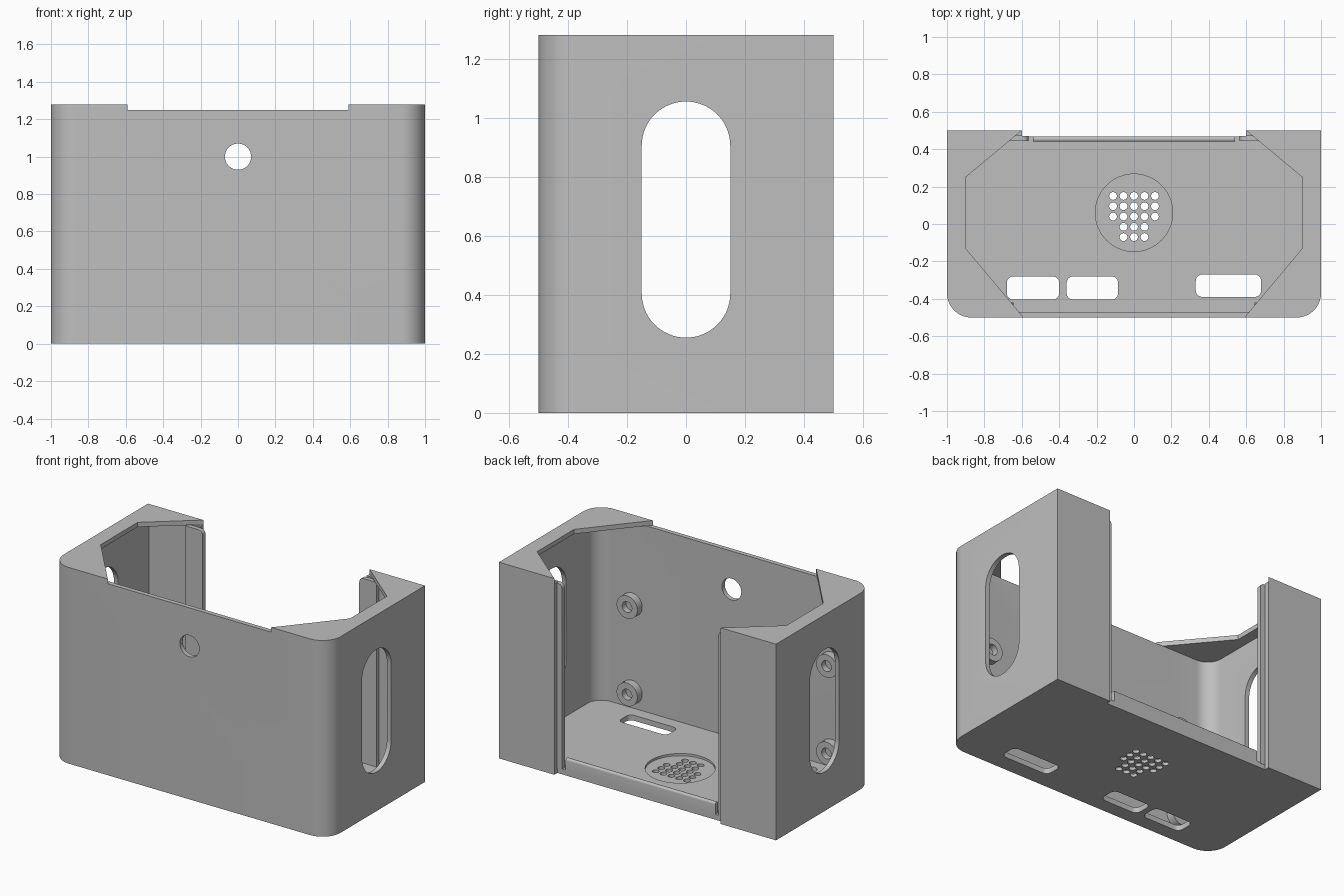
import bpy
import bmesh
from math import cos, sin, pi, radians

cube = bpy.data.objects.get("Cube")
if cube:
    bpy.data.objects.remove(cube, do_unlink=True)

GREY = (0.52, 0.52, 0.52, 1)
grey = bpy.data.materials.new("plain grey")
grey.use_nodes = True
grey.diffuse_color = GREY
grey.node_tree.nodes["Principled BSDF"].inputs["Base Color"].default_value = GREY

AXES = {
    "X": lambda a, b, h: (h, a, b),
    "Y": lambda a, b, h: (a, h, b),
    "Z": lambda a, b, h: (a, b, h),
}


def rounded(a0, a1, b0, b1, radii, steps=10):
    """Rectangle outline; radii start at low-low and run counter-clockwise."""
    corners = [(a0, b0, 1, 1), (a1, b0, -1, 1), (a1, b1, -1, -1), (a0, b1, 1, -1)]
    points = []
    for i, ((a, b, sa, sb), r) in enumerate(zip(corners, radii)):
        if r == 0:
            points.append((a, b))
            continue
        for k in range(steps + 1):
            t = pi + (i + k / steps) * pi / 2
            points.append((a + sa * r + r * cos(t), b + sb * r + r * sin(t)))
    return points


def circle(a, b, r, sides=32):
    return [(a + r * cos(2 * pi * k / sides), b + r * sin(2 * pi * k / sides))
            for k in range(sides)]


def prism(name, outline, low, high, axis="Z"):
    """Extrude a flat outline along an axis."""
    bm = bmesh.new()
    place = AXES[axis]
    bottom = [bm.verts.new(place(a, b, low)) for a, b in outline]
    top = [bm.verts.new(place(a, b, high)) for a, b in outline]
    bm.faces.new(bottom)
    bm.faces.new(top)
    n = len(outline)
    for i in range(n):
        j = (i + 1) % n
        bm.faces.new((bottom[i], bottom[j], top[j], top[i]))
    bmesh.ops.recalc_face_normals(bm, faces=bm.faces)
    mesh = bpy.data.meshes.new(name)
    bm.to_mesh(mesh)
    bm.free()
    mesh.materials.append(grey)
    obj = bpy.data.objects.new(name, mesh)
    bpy.context.collection.objects.link(obj)
    return obj


def activate(obj):
    bpy.ops.object.select_all(action="DESELECT")
    obj.select_set(True)
    bpy.context.view_layer.objects.active = obj


def cut(target, outline, low, high, axis="Z"):
    """Subtract a prism from the target."""
    cutter = prism("cutter", outline, low, high, axis)
    cutter.hide_render = True
    mod = target.modifiers.new("cut", "BOOLEAN")
    mod.operation = "DIFFERENCE"
    mod.solver = "EXACT"
    mod.object = cutter
    activate(target)
    bpy.ops.object.modifier_apply(modifier=mod.name)
    bpy.data.objects.remove(cutter, do_unlink=True)


def smooth(obj):
    activate(obj)
    bpy.ops.object.shade_smooth_by_angle(angle=radians(30))


HEIGHT, RIM, WALL, FLOOR = 1.28, 1.25, 0.03, 0.035

# Hollow case with rounded front corners
case = prism("case", rounded(-1, 1, -0.5, 0.5, (0.13, 0.13, 0, 0)), 0, HEIGHT)
cut(case, rounded(-1 + WALL, 1 - WALL, -0.5 + WALL, 0.5 - WALL, (0.1, 0.1, 0, 0)),
    FLOOR, RIM)

# Angled opening in the top rim, lowering the middle of the front wall
half = [(0.59, -0.6), (0.59, -0.5), (0.9, -0.13), (0.9, 0.25), (0.6, 0.5), (0.6, 0.6)]
cut(case, half + [(-x, y) for x, y in reversed(half)], RIM - 0.001, 1.4)

# Open back for a sliding panel
cut(case, rounded(-0.6, 0.6, 0.469, 0.6, (0,) * 4), -0.1, 1.4)

# Side slots and front hole
cut(case, rounded(-0.15, 0.15, 0.255, 1.055, (0.1499,) * 4, 16), -1.1, 1.1, "X")
cut(case, circle(0, 1.0, 0.07, 40), -0.6, -0.4, "Y")

# Rounded slots in the floor
for x0, x1, y0, y1 in ((-0.68, -0.4, -0.405, -0.28),
                       (-0.36, -0.085, -0.405, -0.28),
                       (0.33, 0.68, -0.39, -0.27)):
    cut(case, rounded(x0, x1, y0, y1, (0.035,) * 4, 6), -0.1, 0.1)

# Round speaker recess and its grille of holes
cut(case, circle(0, 0.06, 0.207, 64), 0.02, 0.1)
for row in range(5):
    reach = 2 if row < 3 else 1
    for col in range(-reach, reach + 1):
        cut(case, circle(col * 0.056, 0.15 - row * 0.055, 0.021, 16), -0.1, 0.1)
smooth(case)

# Screw bosses on the inside of the front wall
for side, x in (("left", 0.72), ("right", -0.72)):
    for level, z in (("lower", 0.14), ("upper", 0.71)):
        boss = prism(f"{side}_{level}_boss", circle(x, z, 0.075), -0.472, -0.42, "Y")
        cut(boss, circle(x, z, 0.035), -0.46, -0.4, "Y")
        smooth(boss)

# Upright rails beside the back opening
for side, s in (("left", 1), ("right", -1)):
    x0, x1 = sorted((s * 0.565, s * 0.69))
    top = (0, 0, 0.03, 0.0) if s < 0 else (0, 0, 0, 0.03)
    smooth(prism(f"{side}_back_rail", rounded(x0, x1, FLOOR - 0.005, 1.24, top),
                 0.443, 0.471, "Y"))

# Low lip along the back of the floor
smooth(prism("back_lip", rounded(0.44, 0.469, FLOOR - 0.005, 0.11, (0, 0, 0.012, 0.012), 5),
             -0.54, 0.54, "X"))
